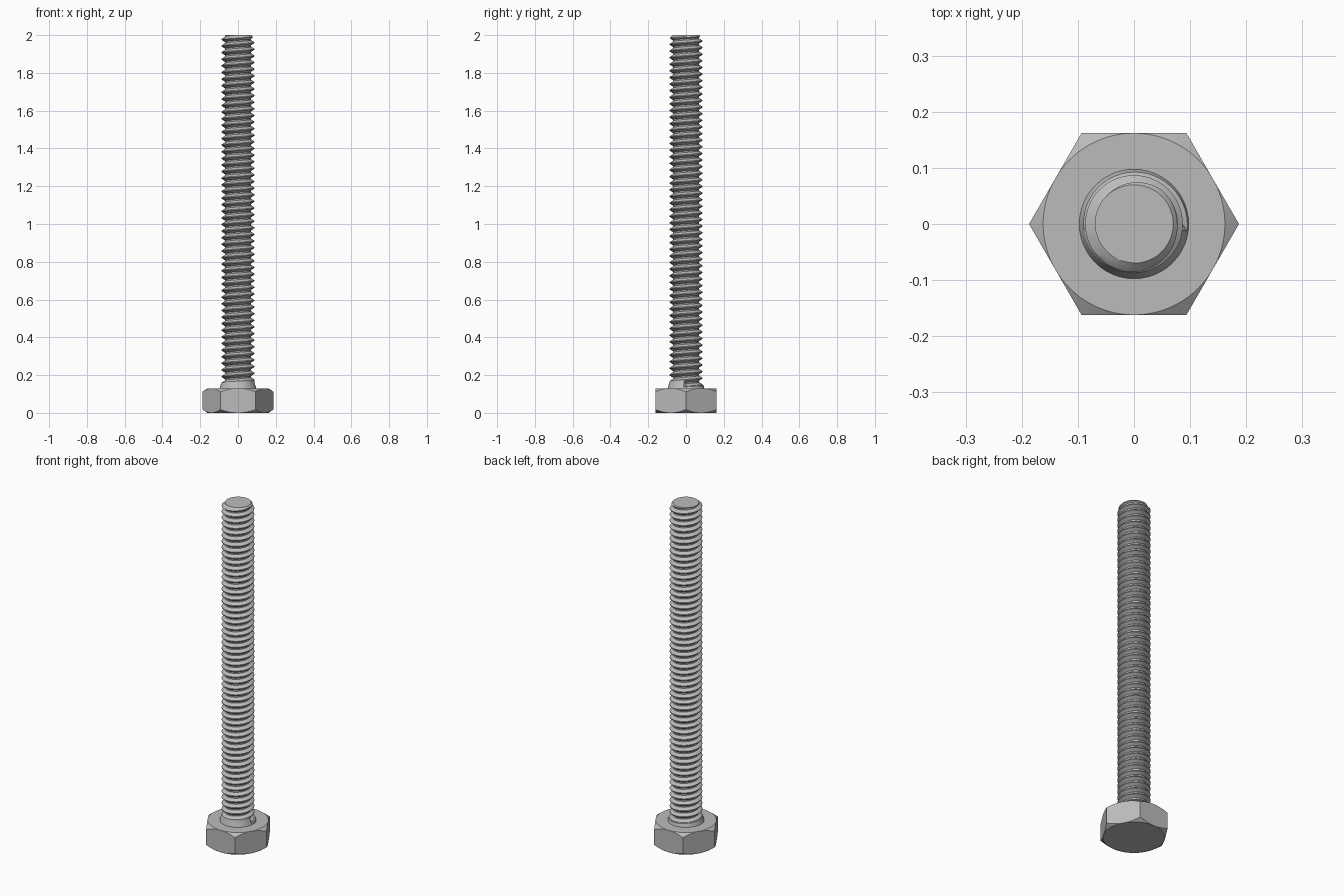
import bpy
import bmesh
from math import cos, sin, pi, radians

cube = bpy.data.objects.get("Cube")
if cube:
    bpy.data.objects.remove(cube)

HEAD_TOP, TIP = 0.13, 2.0
FLAT = 0.162                       # half the width across the flats
CREST, ROOT, TIP_RADIUS = 0.087, 0.069, 0.07
PITCH, THREAD_START = 0.035, 0.14

steel = bpy.data.materials.new("grey steel")
steel.use_nodes = True
grey = (0.5, 0.5, 0.5, 1)
steel.diffuse_color = grey
steel.node_tree.nodes["Principled BSDF"].inputs["Base Color"].default_value = grey


def finish(bm, name):
    """Clean the mesh and turn it into a shaded object."""
    bmesh.ops.remove_doubles(bm, verts=bm.verts, dist=1e-5)
    bmesh.ops.recalc_face_normals(bm, faces=bm.faces)
    mesh = bpy.data.meshes.new(name)
    bm.to_mesh(mesh)
    bm.free()
    mesh.materials.append(steel)
    obj = bpy.data.objects.new(name, mesh)
    bpy.context.collection.objects.link(obj)
    bpy.ops.object.select_all(action="DESELECT")
    obj.select_set(True)
    bpy.context.view_layer.objects.active = obj
    bpy.ops.object.shade_smooth_by_angle(angle=radians(30))


def point(bm, r, a, z):
    return bm.verts.new((r * cos(a), r * sin(a), z))


# Hexagonal head, chamfered by a cone above and below
def hex_head():
    bm = bmesh.new()
    sides = 96
    rings = [[], [], [], []]
    for j in range(sides):
        a = 2 * pi * j / sides
        r = FLAT / cos(a % (pi / 3) - pi / 6)
        drop = (r - FLAT) * 0.72
        levels = ((FLAT, 0), (r, drop), (r, HEAD_TOP - drop), (FLAT, HEAD_TOP))
        for ring, (radius, z) in zip(rings, levels):
            ring.append(point(bm, radius, a, z))
    for low, high in zip(rings, rings[1:]):
        for j in range(sides):
            k = (j + 1) % sides
            bm.faces.new((low[j], low[k], high[k], high[j]))
    bm.faces.new(rings[0][::-1])
    bm.faces.new(rings[-1])
    finish(bm, "hex_head")


# Shaft radius: flared collar, then helical thread, then chamfered tip
def shaft_radius(z, turn):
    if turn < -1e-6:
        return CREST + max(0, 0.165 - z) * 0.3
    phase = abs(turn % 1 - 0.5) * 2          # 0 in the groove, 1 on the crest
    depth = min(1, max(0, (phase - 0.2) / 0.68))
    r = ROOT + (CREST - ROOT) * depth
    return min(r, TIP_RADIUS + (TIP - z))


# Shaft: grid whose rows climb with the helix, cut off level at both ends
def threaded_shaft():
    bm = bmesh.new()
    columns = 48
    # Row positions in one turn: crest edges, groove edges and flank middles
    steps = (0, 0.06, 0.23, 0.4, 0.6, 0.77, 0.94)
    n = len(steps)
    turns = int((TIP - THREAD_START) / PITCH) + 2
    rows = [t + s for t in range(-2, turns) for s in steps]
    grid = []
    for j in range(columns):
        part = j / columns
        column = []
        for row in rows:
            z = THREAD_START + PITCH * (row + part)
            z = min(TIP, max(HEAD_TOP, z))
            turn = (z - THREAD_START) / PITCH - part
            column.append(point(bm, shaft_radius(z, turn), 2 * pi * part, z))
        grid.append(column)
    for j in range(columns):
        wrap = j == columns - 1
        nxt = grid[0][n:] if wrap else grid[j + 1]
        for i in range(len(nxt) - 1):
            bm.faces.new((grid[j][i], nxt[i], nxt[i + 1], grid[j][i + 1]))
    bm.faces.new([column[-1] for column in grid])
    finish(bm, "threaded_shaft")


hex_head()
threaded_shaft()
